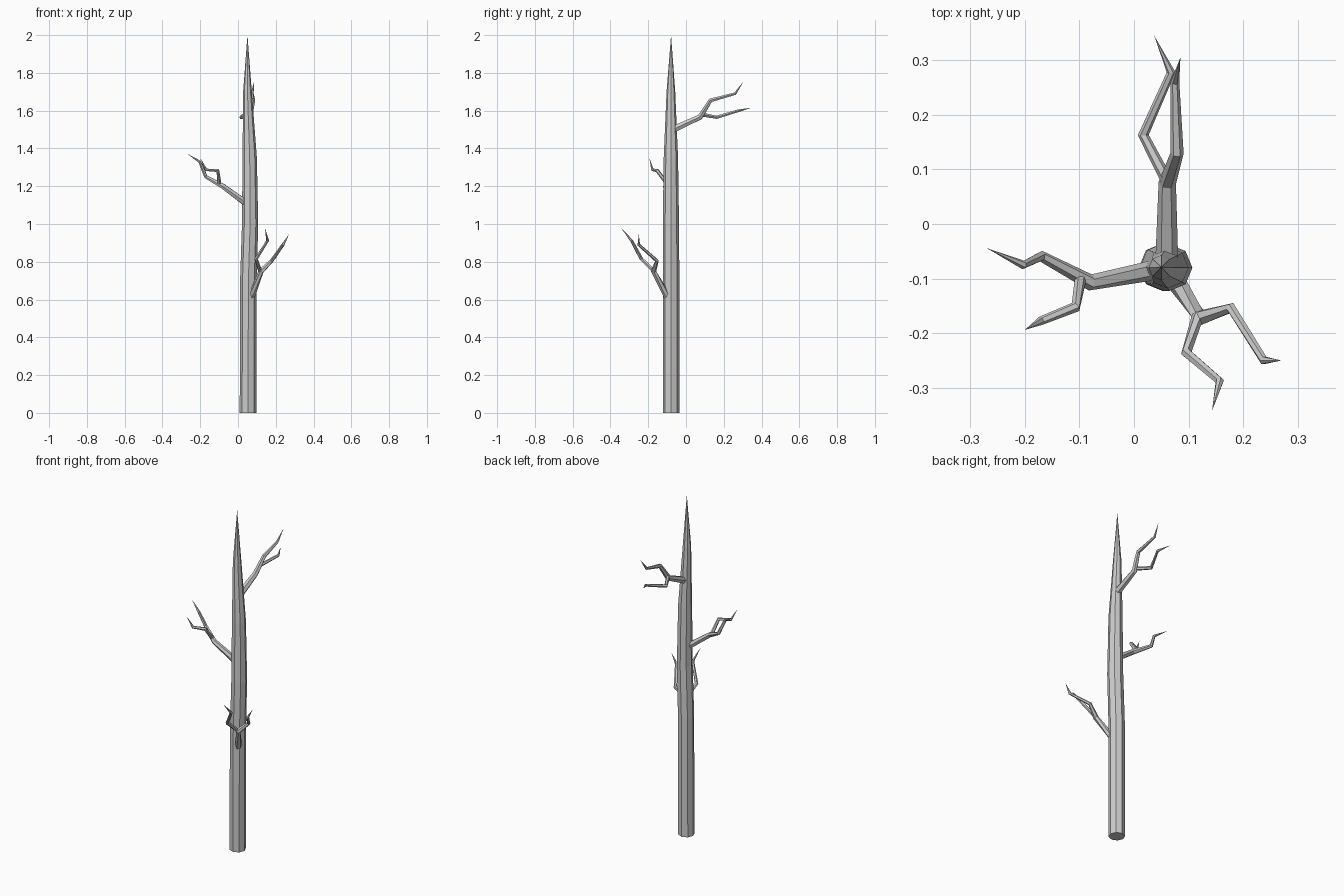
import bpy, bmesh, math
from mathutils import Vector

if "Cube" in bpy.data.objects:
    bpy.data.objects.remove(bpy.data.objects["Cube"])


def limb(name, pts, sides, flat=False):
    """Tapered faceted tube through (x, y, z, radius) points, ending in a spike."""
    bm = bmesh.new()
    pos = [Vector(p[:3]) for p in pts]
    rings = []
    for i in range(len(pts) - 1):
        # ring axis follows the averaged direction of the path
        d = (pos[i + 1] - pos[i]).normalized()
        if i:
            d = (d + (pos[i] - pos[i - 1]).normalized()).normalized()
        if flat:
            d = Vector((0, 0, 1))
        u = Vector((1, 0, 0)) if flat else d.cross(Vector((0, 0, 1))).normalized()
        v = d.cross(u)
        ring = []
        for k in range(sides):
            a = 2 * math.pi * k / sides
            ring.append(bm.verts.new(pos[i] + pts[i][3] * (math.cos(a) * u + math.sin(a) * v)))
        rings.append(ring)
    tip = bm.verts.new(pos[-1])
    bm.faces.new(rings[0][::-1])
    for k in range(sides):
        n = (k + 1) % sides
        for a, b in zip(rings, rings[1:]):
            bm.faces.new((a[k], a[n], b[n], b[k]))
        bm.faces.new((rings[-1][k], rings[-1][n], tip))
    bmesh.ops.recalc_face_normals(bm, faces=bm.faces)
    mesh = bpy.data.meshes.new(name)
    bm.to_mesh(mesh)
    bm.free()
    bpy.context.collection.objects.link(bpy.data.objects.new(name, mesh))


# Trunk, slightly bowed, with a sharp top
limb("trunk", [(.053, -.079, 0, .044), (.055, -.079, .7, .044), (.064, -.08, 1.0, .043),
               (.062, -.08, 1.35, .038), (.05, -.08, 1.7, .023), (.05, -.079, 2.0, 0)], 8, True)

# Back branch and its twig
limb("back_branch", [(.06, -.07, 1.50, .021), (.061, .075, 1.567, .016), (.079, .13, 1.655, .012),
                     (.075, .26, 1.69, .008), (.085, .305, 1.755, 0)], 6)
limb("back_twig", [(.06, .08, 1.58, .011), (.017, .163, 1.565, .010),
                   (.068, .278, 1.60, .008), (.037, .345, 1.615, 0)], 6)

# Left branch and its twig
limb("left_branch", [(.05, -.082, 1.105, .019), (-.08, -.107, 1.20, .015), (-.17, -.059, 1.25, .010),
                     (-.203, -.075, 1.33, .008), (-.27, -.044, 1.373, 0)], 6)
limb("left_twig", [(-.097, -.095, 1.205, .011), (-.107, -.152, 1.283, .010),
                   (-.17, -.177, 1.287, .008), (-.2, -.194, 1.35, 0)], 6)

# Front branch and its twig
limb("front_branch", [(.07, -.095, .61, .019), (.122, -.172, .75, .015), (.178, -.154, .805, .010),
                      (.238, -.25, .89, .008), (.27, -.25, .945, 0)], 6)
limb("front_twig", [(.117, -.168, .75, .011), (.096, -.236, .815, .010),
                    (.157, -.288, .912, .008), (.143, -.342, .977, 0)], 6)
